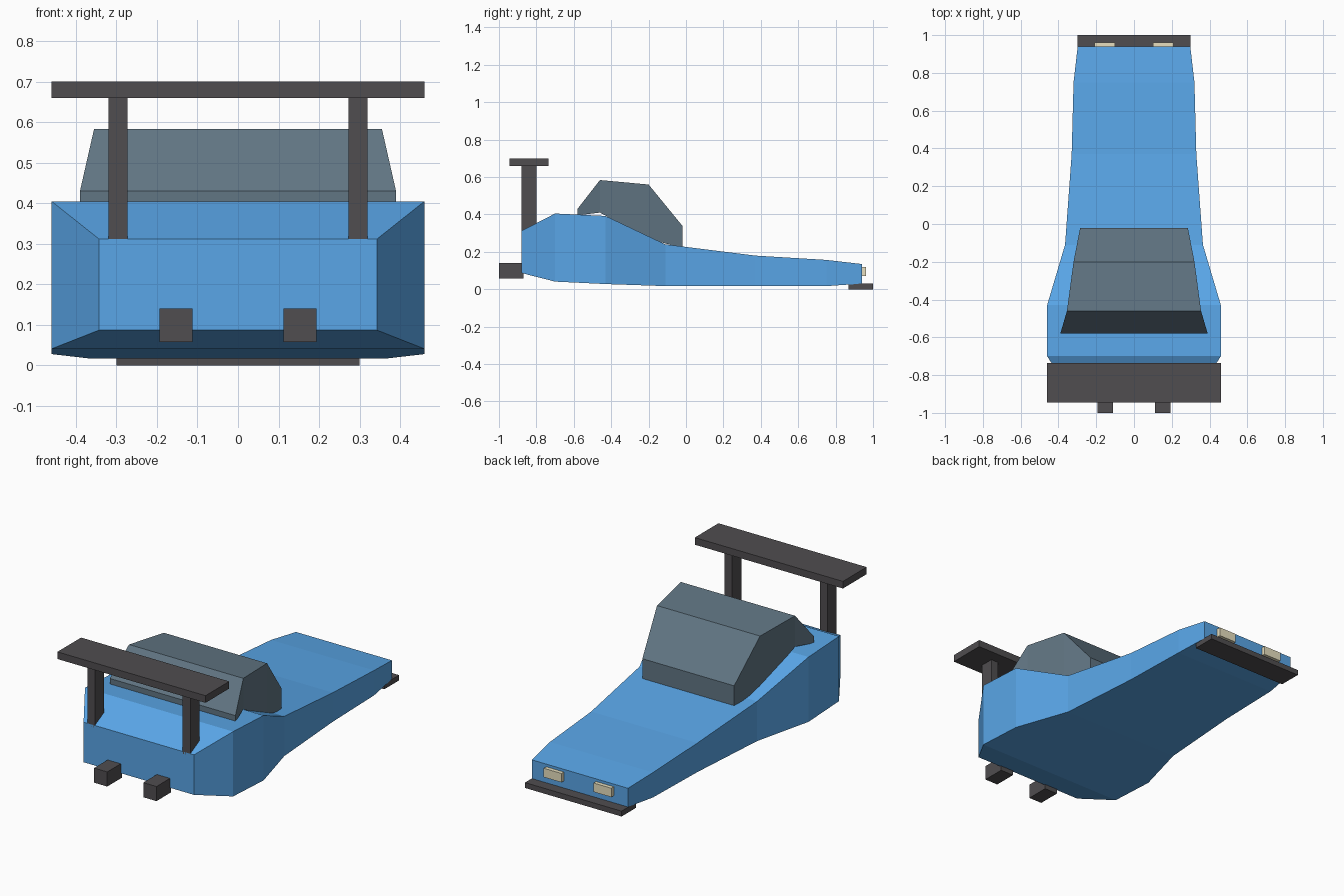
import bpy

if "Cube" in bpy.data.objects:
    bpy.data.objects.remove(bpy.data.objects["Cube"])


def material(name, rgb):
    m = bpy.data.materials.new(name)
    m.diffuse_color = (*rgb, 1)
    m.use_nodes = True
    m.node_tree.nodes["Principled BSDF"].inputs["Base Color"].default_value = m.diffuse_color
    return m


BLUE = material("blue_paint", (0.10, 0.38, 0.80))
GLASS = material("tinted_glass", (0.12, 0.18, 0.23))
DARK = material("dark_trim", (0.08, 0.075, 0.08))
CREAM = material("lamp_cream", (0.80, 0.74, 0.52))


def build(name, verts, faces, mat):
    me = bpy.data.meshes.new(name)
    me.from_pydata(verts, [], faces)
    me.materials.append(mat)
    ob = bpy.data.objects.new(name, me)
    bpy.context.collection.objects.link(ob)
    return ob


def loft(name, sections, mat):
    """Skin rectangular sections (y, half width, bottom z, top z), ordered by rising y."""
    verts, faces = [], []
    for y, w, lo, hi in sections:
        verts += [(-w, y, lo), (w, y, lo), (w, y, hi), (-w, y, hi)]
    for i in range(len(sections) - 1):
        a = 4 * i
        for j in range(4):
            k = (j + 1) % 4
            faces.append((a + j, a + 4 + j, a + 4 + k, a + k)[::-1])
    n = len(verts)
    faces += [(0, 1, 2, 3), (n - 1, n - 2, n - 3, n - 4)]
    return build(name, verts, faces, mat)


def box(name, x, y, z, mat):
    """Box from (min, max) ranges."""
    verts = [(a, b, c) for c in z for a, b in
             ((x[0], y[0]), (x[1], y[0]), (x[1], y[1]), (x[0], y[1]))]
    faces = [(3, 2, 1, 0), (4, 5, 6, 7)]
    faces += [(j, (j + 1) % 4, (j + 1) % 4 + 4, j + 4) for j in range(4)]
    return build(name, verts, faces, mat)


# Wedge-shaped body
loft("body", [
    (-0.88, 0.343, 0.087, 0.312),
    (-0.70, 0.46, 0.041, 0.405),
    (-0.43, 0.46, 0.028, 0.392),
    (-0.11, 0.365, 0.017, 0.24),
    (0.37, 0.33, 0.017, 0.18),
    (0.75, 0.32, 0.017, 0.157),
    (0.94, 0.298, 0.03, 0.135),
], BLUE)

# Cabin canopy
loft("canopy", [
    (-0.58, 0.39, 0.395, 0.43),
    (-0.46, 0.355, 0.41, 0.584),
    (-0.20, 0.32, 0.27, 0.56),
    (-0.02, 0.285, 0.22, 0.34),
], GLASS)

# Spoiler blade and nose splitter
box("spoiler_blade", (-0.46, 0.46), (-0.945, -0.735), (0.66, 0.70), DARK)
box("nose_splitter", (-0.30, 0.30), (0.87, 1.0), (0.0, 0.03), DARK)

# Mirrored pairs
for s, side in ((-1, "left"), (1, "right")):
    def pair(name, x0, x1, y, z, mat):
        box(f"{name}_{side}", sorted((s * x0, s * x1)), y, z, mat)
    pair("spoiler_post", 0.273, 0.32, (-0.88, -0.80), (0.30, 0.66), DARK)
    pair("exhaust", 0.112, 0.194, (-1.0, -0.87), (0.058, 0.14), DARK)
    pair("headlight", 0.10, 0.21, (0.935, 0.962), (0.07, 0.12), CREAM)
